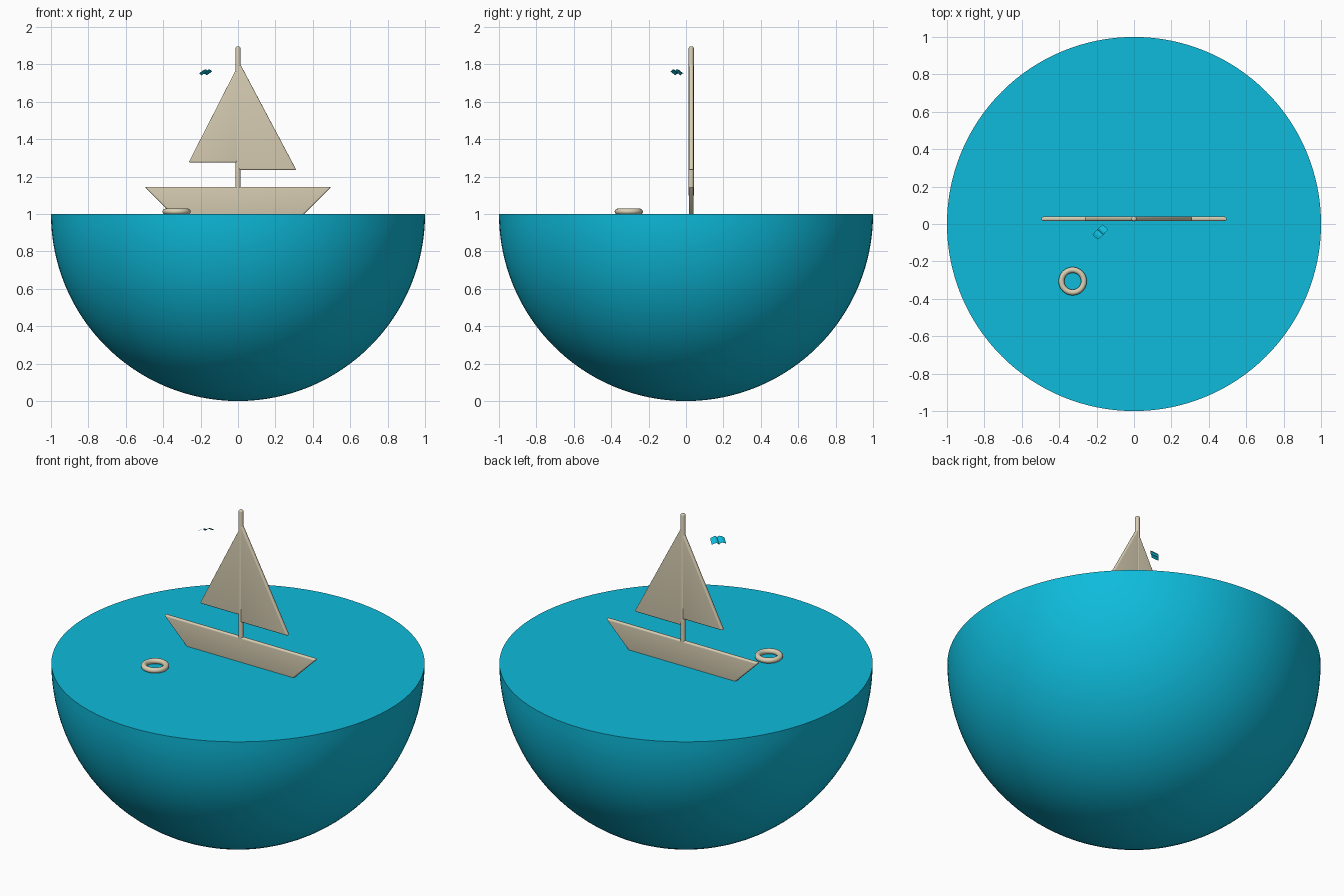
import bpy, bmesh, math
from mathutils import Vector

if "Cube" in bpy.data.objects:
    bpy.data.objects.remove(bpy.data.objects["Cube"])


def material(name, rgb):
    lin = [(c / 255 / 12.92) if c <= 10 else ((c / 255 + 0.055) / 1.055) ** 2.4 for c in rgb]
    m = bpy.data.materials.new(name)
    m.diffuse_color = (*lin, 1)
    m.use_nodes = True
    m.node_tree.nodes["Principled BSDF"].inputs["Base Color"].default_value = m.diffuse_color
    return m


WATER = material("water_blue", (14, 187, 219))
CREAM = material("boat_cream", (217, 207, 180))
BOAT_Y = 0.028


def finish(bm, name, mat, angle=35, recalc=True):
    if recalc:
        bmesh.ops.recalc_face_normals(bm, faces=bm.faces)
    me = bpy.data.meshes.new(name)
    bm.to_mesh(me)
    bm.free()
    me.materials.append(mat)
    ob = bpy.data.objects.new(name, me)
    bpy.context.collection.objects.link(ob)
    bpy.ops.object.select_all(action='DESELECT')
    ob.select_set(True)
    bpy.context.view_layer.objects.active = ob
    bpy.ops.object.shade_smooth_by_angle(angle=math.radians(angle))
    return ob


def panel(name, outline, thick=0.024, bevel=0.008):
    """Flat x-z outline given thickness in y, with rounded edges."""
    bm = bmesh.new()
    face = bm.faces.new([bm.verts.new((x, BOAT_Y - thick / 2, z)) for x, z in outline])
    ext = bmesh.ops.extrude_face_region(bm, geom=[face])
    moved = [v for v in ext["geom"] if isinstance(v, bmesh.types.BMVert)]
    bmesh.ops.translate(bm, verts=moved, vec=(0, thick, 0))
    bmesh.ops.recalc_face_normals(bm, faces=bm.faces)
    bmesh.ops.bevel(bm, geom=bm.edges[:], offset=bevel, segments=4, profile=0.5,
                    affect='EDGES', clamp_overlap=True)
    return finish(bm, name, CREAM)


# Half globe of water with a flat top
bm = bmesh.new()
bmesh.ops.create_uvsphere(bm, u_segments=128, v_segments=64, radius=1)
bmesh.ops.translate(bm, verts=bm.verts, vec=(0, 0, 1))
bmesh.ops.delete(bm, geom=[v for v in bm.verts if v.co.z > 1.0001], context='VERTS')
bmesh.ops.holes_fill(bm, edges=[e for e in bm.edges if e.is_boundary], sides=0)
finish(bm, "water_bowl", WATER)

# Boat: hull and two sails
panel("hull", [(-0.338, 0.985), (0.338, 0.985), (0.499, 1.145), (-0.499, 1.145)])
panel("large_sail", [(0, 1.235), (0.312, 1.235), (0, 1.824)])
panel("small_sail", [(0, 1.275), (0, 1.793), (-0.264, 1.275)])

# Mast with rounded top
bm = bmesh.new()
bmesh.ops.create_cone(bm, cap_ends=True, segments=24, radius1=0.0135, radius2=0.0135, depth=0.795)
bmesh.ops.translate(bm, verts=bm.verts, vec=(0, BOAT_Y, 1.10 + 0.795 / 2))
rim = [e for e in bm.edges if all(v.co.z > 1.89 for v in e.verts)]
bmesh.ops.bevel(bm, geom=rim, offset=0.009, segments=4, profile=0.5, affect='EDGES')
finish(bm, "mast", CREAM)

# Floating life ring
bpy.ops.mesh.primitive_torus_add(location=(-0.328, -0.306, 1.013), major_radius=0.06,
                                 minor_radius=0.0155, major_segments=48, minor_segments=16)
ring = bpy.context.object
ring.name = "life_ring"
ring.data.materials.append(CREAM)
bpy.ops.object.shade_smooth_by_angle(angle=math.radians(60))

# Gull: a thin sheet with two arched wings, tipped down towards the back left
bm = bmesh.new()
span = Vector((1, 1, 0)).normalized()
chord = Vector((-0.034, 0.029, -0.024))
center = Vector((-0.180, -0.043, 1.757))
rows = []
for i in range(13):
    t = i / 6 - 1
    lift = 0.010 * abs(math.sin(math.pi * abs(t) ** 0.7)) - 0.005
    mid = center + span * (0.039 * t) + Vector((0, 0, lift))
    half = chord * (0.5 - 0.08 * abs(t))
    rows.append([bm.verts.new(mid - half), bm.verts.new(mid + half)])
for a, b in zip(rows, rows[1:]):
    bm.faces.new((a[0], b[0], b[1], a[1]))
finish(bm, "gull", WATER, recalc=False)
